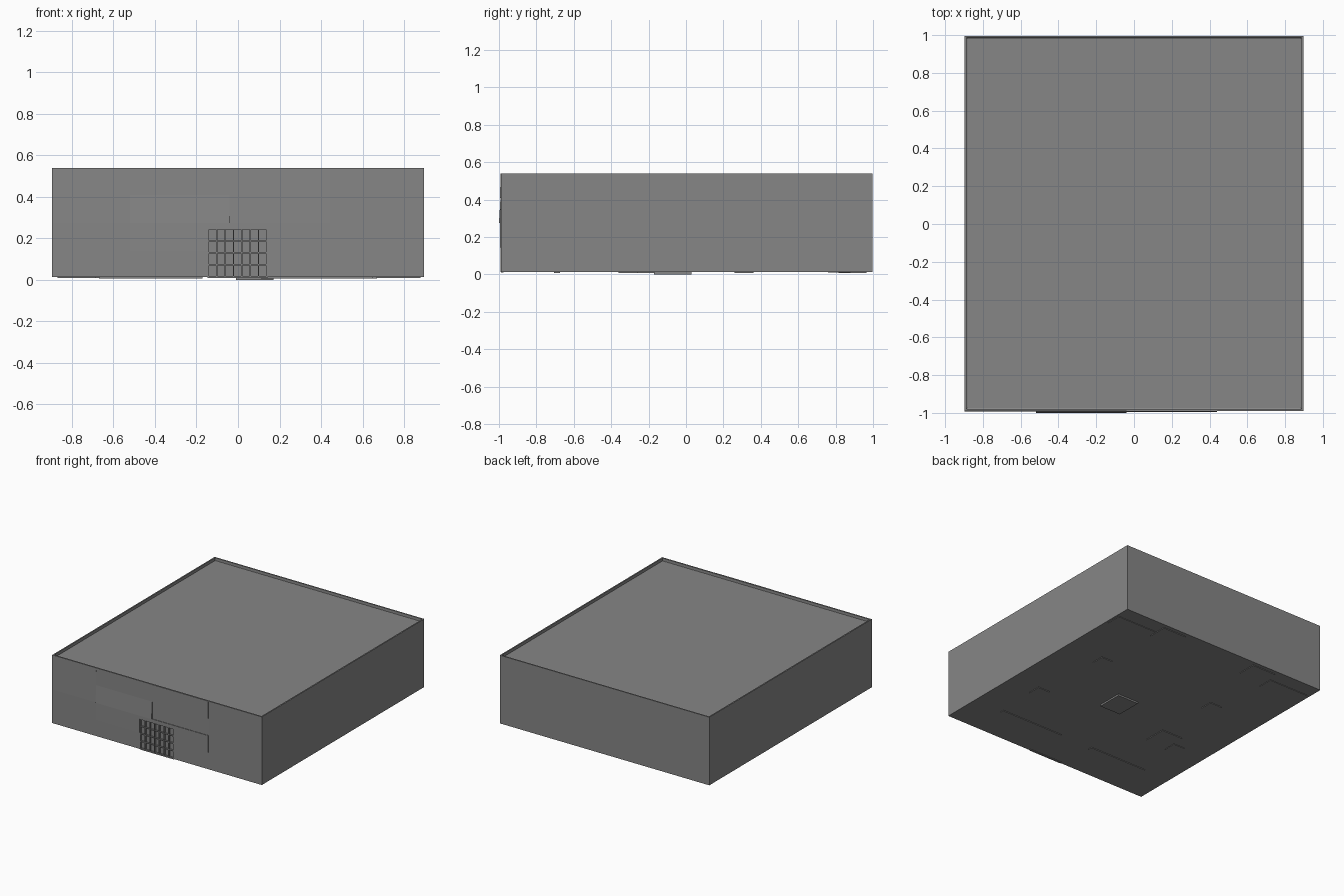
import bpy, bmesh

if "Cube" in bpy.data.objects:
    bpy.data.objects.remove(bpy.data.objects["Cube"])

HX, Y0, Y1, Z0, Z1 = 0.897, -0.989, 0.996, 0.013, 0.54

stone = bpy.data.materials.new("dark_grey")
stone.diffuse_color = (0.24, 0.24, 0.24, 1)
stone.use_nodes = True
stone.node_tree.nodes["Principled BSDF"].inputs["Base Color"].default_value = stone.diffuse_color


def make(name, verts, faces):
    me = bpy.data.meshes.new(name)
    me.from_pydata(verts, [], faces)
    bm = bmesh.new()
    bm.from_mesh(me)
    bmesh.ops.recalc_face_normals(bm, faces=bm.faces)
    bm.to_mesh(me)
    bm.free()
    me.materials.append(stone)
    ob = bpy.data.objects.new(name, me)
    bpy.context.collection.objects.link(ob)
    return ob


CUBE = [(0, 1, 2, 3), (4, 5, 6, 7), (0, 1, 5, 4), (1, 2, 6, 5), (2, 3, 7, 6), (3, 0, 4, 7)]


def box(name, x0, x1, y0, y1, z0, z1):
    v = [(x, y, z) for z in (z0, z1) for x, y in ((x0, y0), (x1, y0), (x1, y1), (x0, y1))]
    return make(name, v, CUBE)


def board(name, x0, x1, z0, z1, lean_bottom, lean_top):
    """Leaning board on the front wall."""
    v = []
    for z, d in ((z0, lean_bottom), (z1, lean_top)):
        yo, yi = Y0 - d, Y0 + 0.004
        v += [(x0, yo, z), (x1, yo, z), (x1, yi, z), (x0, yi, z)]
    return make(name, v, CUBE)


# Main block with a sunken flat roof inside a thin parapet
body = box("building_body", -HX, HX, Y0, Y1, Z0, Z1)
bm = bmesh.new()
bm.from_mesh(body.data)
top = max(bm.faces, key=lambda f: f.calc_center_median().z)
bmesh.ops.inset_region(bm, faces=[top], thickness=0.014)   # flat rim
bmesh.ops.inset_region(bm, faces=[top], thickness=0.001)   # inner wall
for v in top.verts:
    v.co.z -= 0.022
bmesh.ops.inset_region(bm, faces=[top], thickness=0.006)   # gutter ledge
for v in top.verts:
    v.co.z -= 0.002
bm.to_mesh(body.data)
bm.free()

# Front wall boards, rows from bottom to top: (bottom lean, top lean)
cols = [-HX, -0.52, -0.04, 0.44, HX]
rows = [Z0, 0.143, 0.275, 0.408, Z1]
leans = [
    [(.001, .001), (.001, .001), (.001, .001), (.001, .001)],
    [(.001, .001), (.006, .004), (.006, .006), (.001, .001)],
    [(.004, .001), (.011, .003), (.002, .001), (.001, .001)],
    [(.004, .001), (.003, .001), (.005, .003), (.001, .001)],
]
cut_targets = [body]
for r in range(4):
    for c in range(4):
        b = board(f"front_board_{r}_{c}", cols[c], cols[c + 1], rows[r], rows[r + 1], *leans[r][c])
        if r < 2 and c in (1, 2):
            cut_targets.append(b)

# Gate opening, cut shallowly into the front wall
GX0, GX1, GZ1 = -0.146, 0.142, 0.248
cutter = box("gate_cutter", GX0, GX1, -1.1, Y0 + 0.012, -0.1, GZ1)
cutter.hide_render = True
cutter.hide_viewport = True
for ob in cut_targets:
    m = ob.modifiers.new("gate_opening", "BOOLEAN")
    m.operation, m.solver, m.object = "DIFFERENCE", "EXACT", cutter

# Gate sill and grille: 7 columns by 4 rows of panes
box("gate_sill", GX0, GX1, Y0 - 0.001, Y0 + 0.014, Z0 - 0.004, Z0 + 0.004)
for i in range(8):
    x = GX0 + 0.003 + (GX1 - GX0 - 0.006) * i / 7
    box(f"gate_upright_{i}", x - 0.003, x + 0.003, Y0 - 0.002, Y0 + 0.014, Z0, GZ1)
for i in range(5):
    z = Z0 + 0.003 + (GZ1 - Z0 - 0.006) * i / 4
    box(f"gate_rail_{i}", GX0, GX1, Y0 - 0.001, Y0 + 0.014, z - 0.003, z + 0.003)

# Thin pads under the floor: centre x, centre y, width, depth, lowest z
pads = [
    (.71, .82, .34, .12, .009), (.43, .89, .2, .15, .008),
    (-.40, .89, .2, .15, .008), (-.70, .82, .34, .12, .009),
    (.55, .31, .1, .1, .008), (.62, -.31, .1, .1, .008),
    (-.46, .31, .1, .1, .008), (.08, -.07, .18, .2, 0),
    (-.49, -.25, .18, .18, .008), (-.64, -.31, .1, .1, .009),
    (.38, -.69, .54, .03, .008), (-.42, -.69, .5, .03, .008),
]
for i, (x, y, w, d, z) in enumerate(pads):
    box(f"floor_pad_{i}", x - w / 2, x + w / 2, y - d / 2, y + d / 2, z, Z0 + 0.003)
